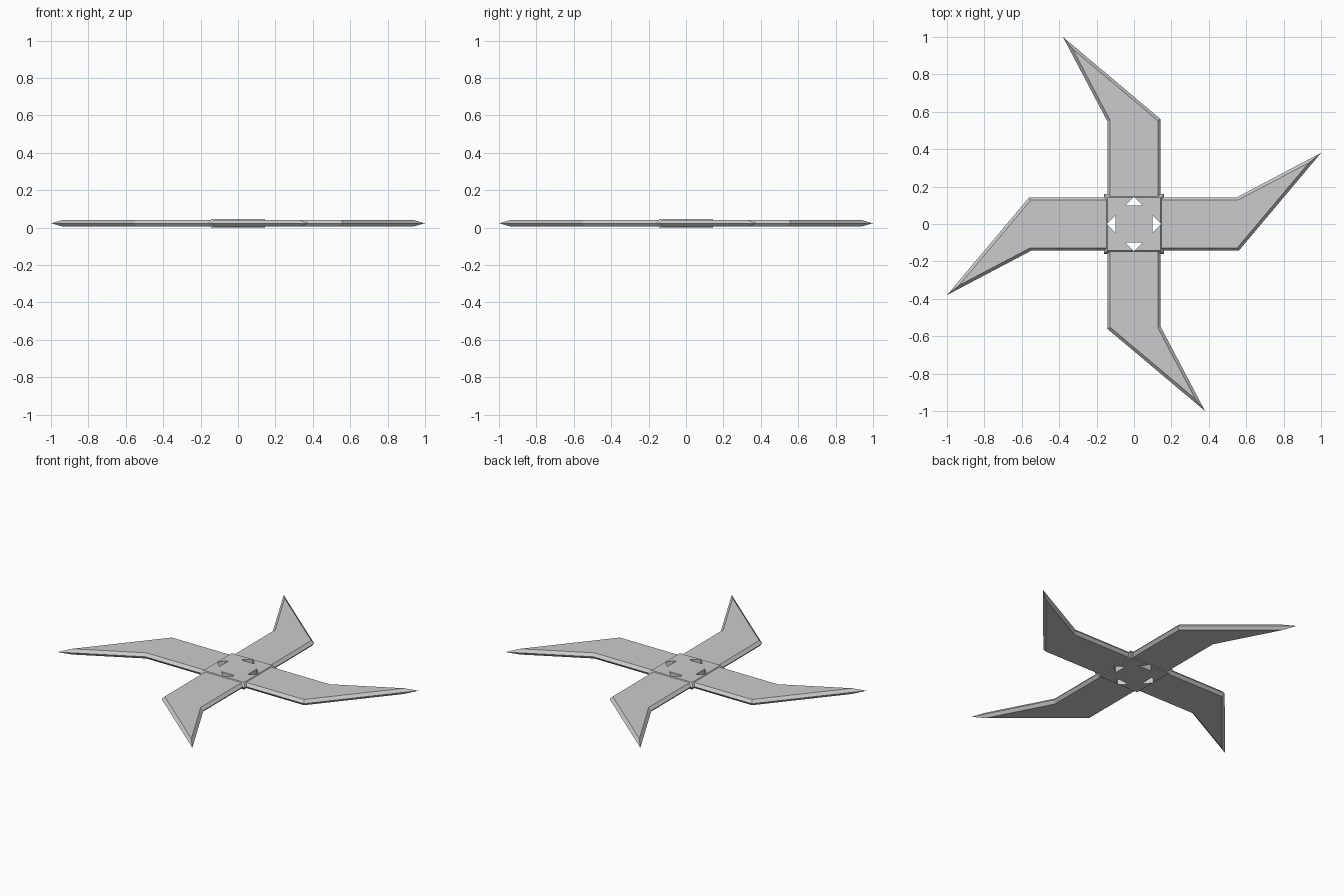
import bpy, bmesh
from mathutils import Vector

if "Cube" in bpy.data.objects:
    bpy.data.objects.remove(bpy.data.objects["Cube"])

MID = 0.023  # height of the sharp rim


def turned(points):
    """Repeat a list of 2D points four times, turning clockwise."""
    out, pts = [], [Vector(p) for p in points]
    for _ in range(4):
        out += pts
        pts = [Vector((p.y, -p.x)) for p in pts]
    return out


def inset(loop, d):
    """Mitred inward offset of a clockwise loop."""
    res = []
    for i, p in enumerate(loop):
        a = (p - loop[i - 1]).normalized()
        b = (loop[(i + 1) % len(loop)] - p).normalized()
        na, nb = Vector((a.y, -a.x)), Vector((b.y, -b.x))
        res.append(p + (na + nb) * d / (1 + na.dot(nb)))
    return res


def solid(name, rings):
    """Loft a stack of (2D loop, z) rings and cap both ends."""
    bm = bmesh.new()
    vs = [[bm.verts.new((p.x, p.y, z)) for p in loop] for loop, z in rings]
    n = len(vs[0])
    for lo, hi in zip(vs, vs[1:]):
        for i in range(n):
            j = (i + 1) % n
            bm.faces.new((lo[i], lo[j], hi[j], hi[i]))
    bm.faces.new(vs[0])
    bm.faces.new(vs[-1])
    bmesh.ops.recalc_face_normals(bm, faces=bm.faces)
    me = bpy.data.meshes.new(name)
    bm.to_mesh(me)
    bm.free()
    ob = bpy.data.objects.new(name, me)
    bpy.context.collection.objects.link(ob)
    return ob


def bevelled_plate(name, loop, edge, half):
    inner = inset(loop, edge)
    return solid(name, [(inner, MID - half), (loop, MID), (inner, MID + half)])


def boolean(target, tool, operation):
    mod = target.modifiers.new(operation.lower(), 'BOOLEAN')
    mod.operation, mod.object, mod.solver = operation, tool, 'EXACT'
    bpy.context.view_layer.objects.active = target
    bpy.ops.object.modifier_apply(modifier=mod.name)
    bpy.data.objects.remove(tool)


# four swept blades with a ground edge all round
W = 0.143
blade = bevelled_plate("throwing_blade", turned(
    [(-W, W), (-W, 0.55), (-0.38, 1.0), (W, 0.56)]), 0.016, 0.018)

# slightly thicker centre
hub = bevelled_plate("hub", turned([(-0.16, 0.16)]), 0.018, MID)
boolean(blade, hub, 'UNION')

# four triangular holes
for k in range(4):
    tri = turned([(-0.047, 0.098), (0, 0.147), (0.047, 0.098)])[3 * k:3 * k + 3]
    cutter = solid("hole_cutter", [(tri, -0.1), (tri, 0.2)])
    cutter.hide_render = True
    boolean(blade, cutter, 'DIFFERENCE')
